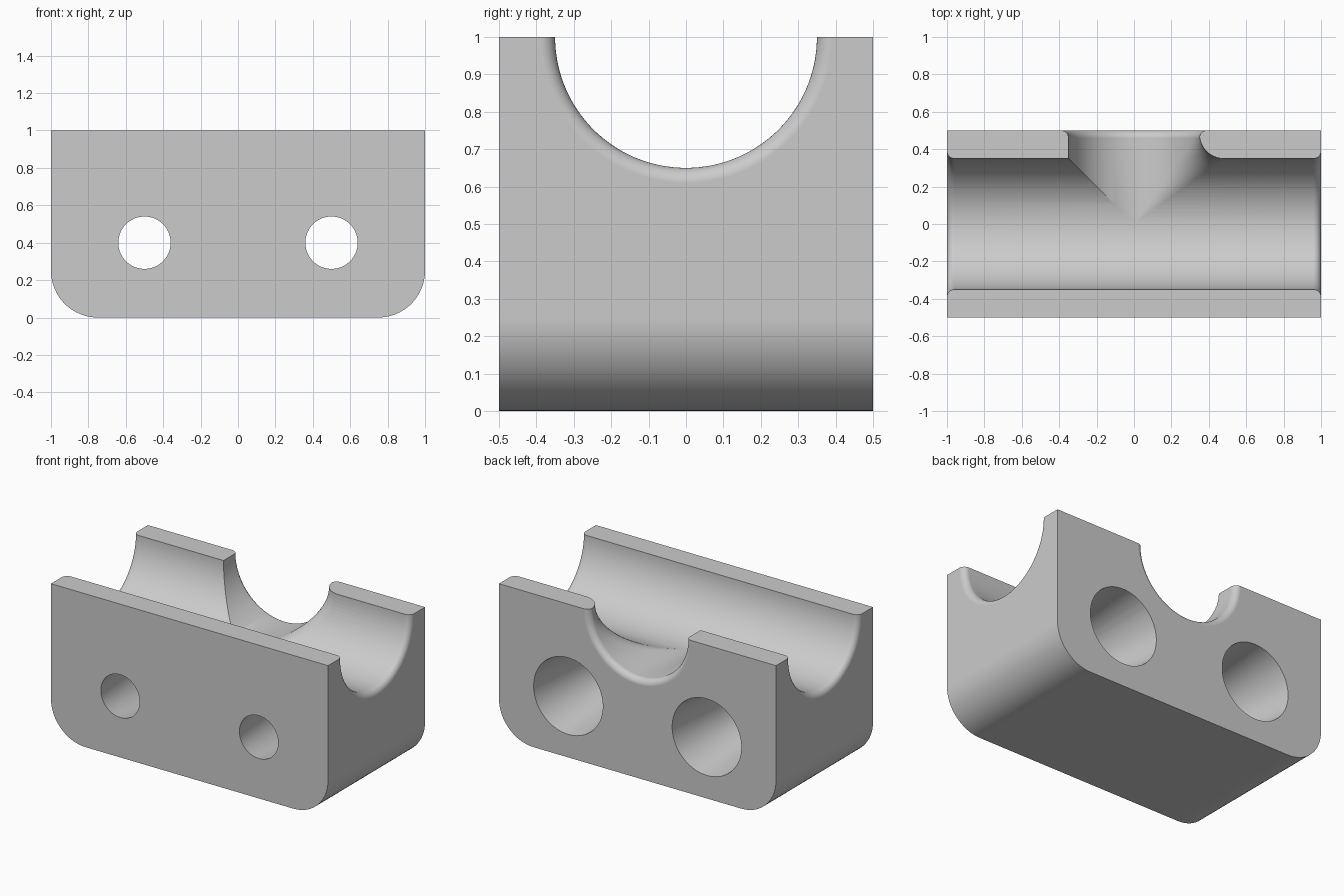
import bpy, bmesh, math
from mathutils import Vector

cube = bpy.data.objects.get("Cube")
if cube:
    bpy.data.objects.remove(cube, do_unlink=True)

R = 0.35        # channel radius
LIP = 0.04      # rounding at the channel mouths
BLEND = 0.13    # rounding where the channels meet

grey = bpy.data.materials.new("light_grey")
grey.use_nodes = True
colour = (0.6, 0.6, 0.6, 1)
grey.diffuse_color = colour
grey.node_tree.nodes["Principled BSDF"].inputs["Base Color"].default_value = colour


def loft(name, rings, triangulate=False):
    """Closed solid through a list of equal-length rings."""
    bm = bmesh.new()
    loops = [[bm.verts.new(p) for p in ring] for ring in rings]
    n = len(loops[0])
    for a, b in zip(loops, loops[1:]):
        for i in range(n):
            j = (i + 1) % n
            bm.faces.new((a[i], a[j], b[j], b[i]))
    bm.faces.new(loops[0][::-1])
    bm.faces.new(loops[-1])
    if triangulate:
        bmesh.ops.triangulate(bm, faces=bm.faces[:])
    bmesh.ops.recalc_face_normals(bm, faces=bm.faces[:])
    mesh = bpy.data.meshes.new(name)
    bm.to_mesh(mesh)
    bm.free()
    mesh.materials.append(grey)
    obj = bpy.data.objects.new(name, mesh)
    bpy.context.collection.objects.link(obj)
    return obj


def revolve(name, profile, axis, centre, segments=96):
    """Solid of revolution from (distance, radius) pairs along X or Y."""
    rings = []
    for d, r in profile:
        ring = []
        for i in range(segments):
            a = 2 * math.pi * (i + 0.5) / segments
            u, v = r * math.cos(a), r * math.sin(a)
            p = (d, u, v) if axis == "X" else (u, d, v)
            ring.append(Vector(p) + Vector(centre))
        rings.append(ring)
    return loft(name, rings)


def mouth(end):
    """Profile of a channel mouth that rounds outwards to the end face."""
    steps = 8
    points = []
    for i in range(steps + 1):
        a = math.pi / 2 * i / steps
        points.append((end - LIP + LIP * math.sin(a), R + LIP * (1 - math.cos(a))))
    return points + [(end + 0.1, R + LIP)]


# Block with rounded lower edges
outline = [(-1, 1), (1, 1)]
for side, start in ((1, 0), (-1, -90)):
    for i in range(17):
        a = math.radians(start - 90 * i / 16)
        outline.append((side * 0.75 + 0.25 * math.cos(a), 0.25 + 0.25 * math.sin(a)))
block = loft("clamp_block", [[(x, y, z) for x, z in outline] for y in (-0.5, 0.5)])

# Long channel and the side channel opening at the back
right_mouth = mouth(1)
left_mouth = [(-d, r) for d, r in reversed(right_mouth)]
cutters = [
    revolve("long_channel_cutter", left_mouth + right_mouth, "X", (0, 0, 1)),
    revolve("side_channel_cutter", [(0.01, R)] + mouth(0.5), "Y", (0, 0, 1)),
]

# Rolling-ball blend on the left junction of the two channels
rings = []
for k in range(33):
    t = math.radians(-8 + 94 * k / 32)
    c, h = math.cos(t), math.sin(t)
    centre = Vector((c, c, -h)) * (R + BLEND) + Vector((0, 0, 1))
    d1, d2 = Vector((0, -c, h)), Vector((-c, 0, h))
    ring = [centre + BLEND * d1.slerp(d2, i / 12) for i in range(13)]
    ring.append(Vector((c, c, -h)) * 0.3 * 0.9 + Vector((0, 0, 1)))
    rings.append(ring)
cutters.append(loft("junction_blend_cutter", rings, True))

# Tapered bolt holes, wider at the back
for x, side in ((-0.5, "right"), (0.5, "left")):
    cutters.append(revolve(side + "_hole_cutter", [(-0.6, 0.129), (0.6, 0.261)],
                           "Y", (x, 0, 0.4), 64))

# Cut everything out of the block
bpy.context.view_layer.objects.active = block
for cutter in cutters:
    cutter.hide_render = True
    mod = block.modifiers.new(cutter.name, "BOOLEAN")
    mod.operation = "DIFFERENCE"
    mod.solver = "EXACT"
    mod.object = cutter
    bpy.ops.object.modifier_apply(modifier=mod.name)
    bpy.data.objects.remove(cutter, do_unlink=True)

# Smooth curved surfaces, crisp edges, flat faces kept flat
for obj in bpy.context.selected_objects:
    obj.select_set(False)
block.select_set(True)
bpy.ops.object.shade_smooth_by_angle(angle=math.radians(25))
weighted = block.modifiers.new("flat_face_normals", "WEIGHTED_NORMAL")
weighted.keep_sharp = True
